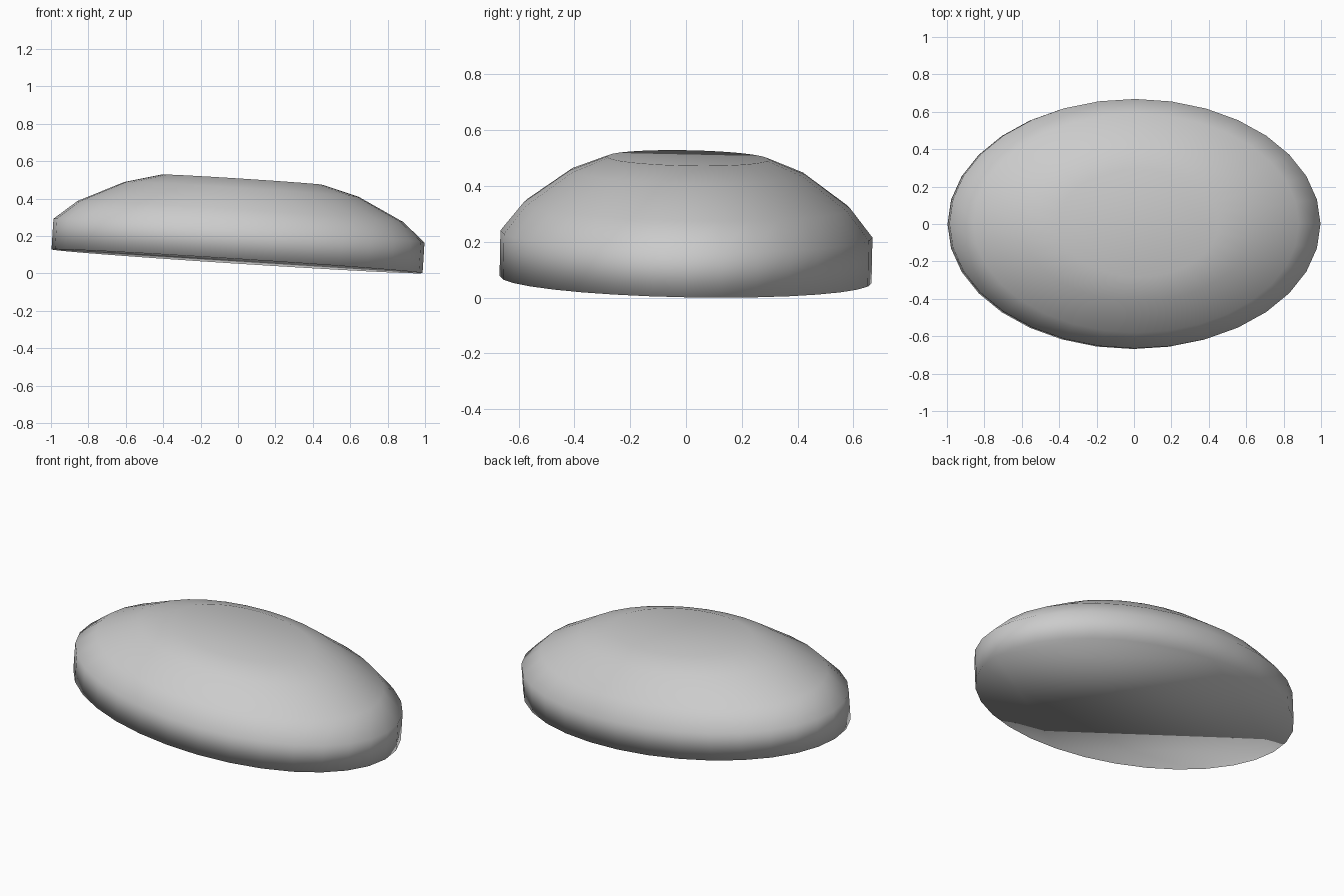
import bpy, bmesh, math
from mathutils import Matrix, Vector

if "Cube" in bpy.data.objects:
    bpy.data.objects.remove(bpy.data.objects["Cube"])

SEG = 32
ASPECT = 0.671
# Dome profile: (half length along x, height along the tilted axis)
PROFILE = [(0.994, 0.0), (0.994, 0.164), (0.872, 0.267), (0.628, 0.385), (0.432, 0.437)]


def ring(bm, r, h):
    return [bm.verts.new((r * math.cos(2 * math.pi * i / SEG),
                          r * ASPECT * math.sin(2 * math.pi * i / SEG), h))
            for i in range(SEG)]


bm = bmesh.new()
rings = [ring(bm, r, h) for r, h in PROFILE]

# Wall and dome bands
for a, b in zip(rings, rings[1:]):
    for i in range(SEG):
        j = (i + 1) % SEG
        bm.faces.new((a[i], a[j], b[j], b[i]))

# Flat base and flat top
bm.faces.new(rings[0][::-1])
bm.faces.new(rings[-1])

# Slight lean of the whole body, then centre it and stand it on the ground
bm.transform(Matrix.Rotation(math.radians(-1.1), 4, 'X') @ Matrix.Rotation(math.radians(3.66), 4, 'Y'))
lo = [min(v.co[k] for v in bm.verts) for k in range(3)]
hi = [max(v.co[k] for v in bm.verts) for k in range(3)]
bmesh.ops.translate(bm, verts=bm.verts,
                    vec=Vector((-(lo[0] + hi[0]) / 2, -(lo[1] + hi[1]) / 2, -lo[2])))

# Smooth shading everywhere, including the caps
for f in bm.faces:
    f.smooth = True

mesh = bpy.data.meshes.new("oval_dome")
bm.to_mesh(mesh)
bm.free()
bpy.context.collection.objects.link(bpy.data.objects.new("oval_dome", mesh))
